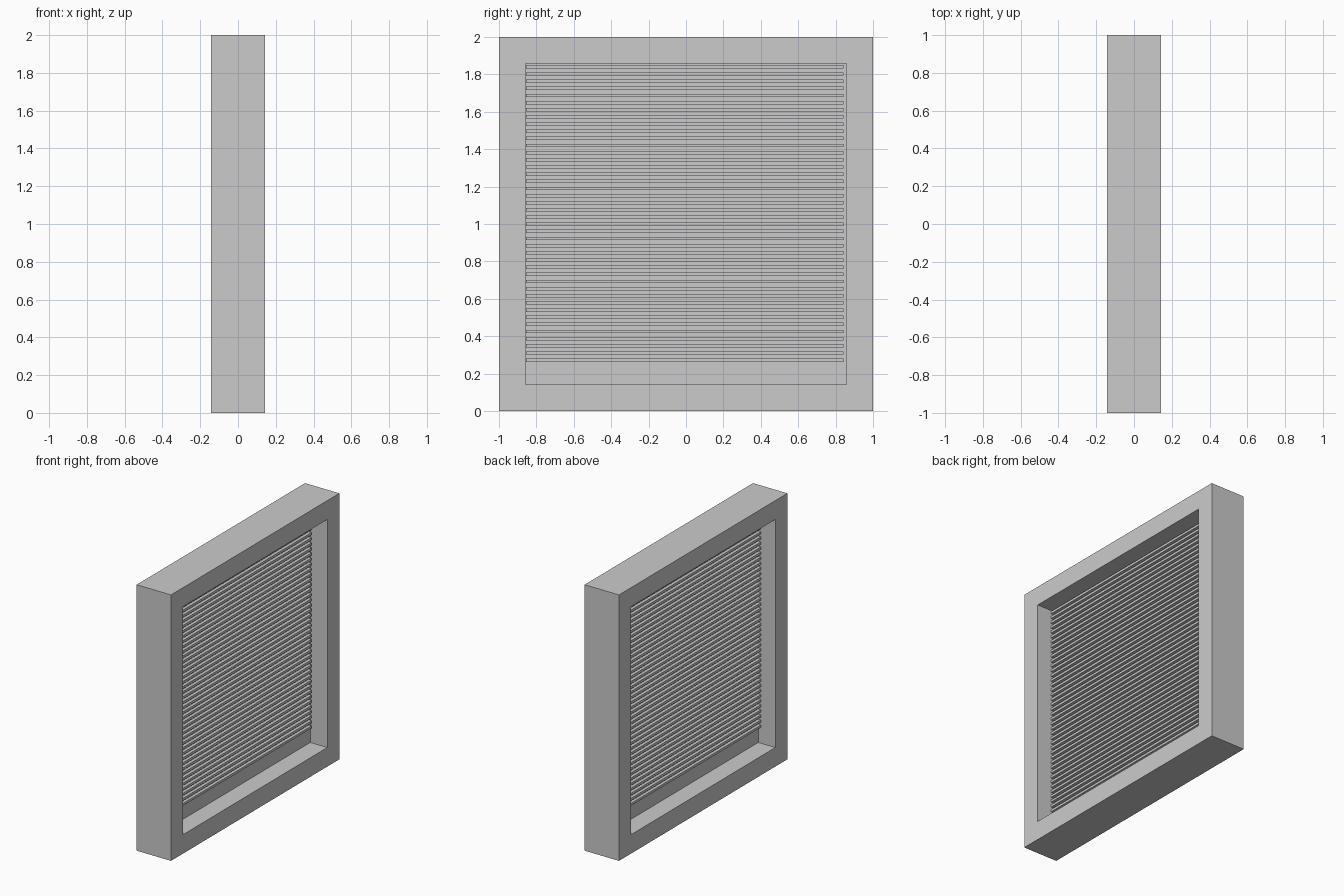
import bpy
import bmesh

if "Cube" in bpy.data.objects:
    bpy.data.objects.remove(bpy.data.objects["Cube"])

DEPTH = 0.143       # half thickness of the frame
OUTER = 1.0         # half size of the frame
INNER = 0.857       # half size of the opening
SLATS = 42
PITCH = 0.03825


def link_mesh(name, bm):
    bmesh.ops.recalc_face_normals(bm, faces=bm.faces)
    mesh = bpy.data.meshes.new(name)
    bm.to_mesh(mesh)
    bm.free()
    obj = bpy.data.objects.new(name, mesh)
    bpy.context.collection.objects.link(obj)
    return obj


def box(name, size, location):
    bm = bmesh.new()
    bmesh.ops.create_cube(bm, size=1)
    bmesh.ops.scale(bm, vec=size, verts=bm.verts)
    obj = link_mesh(name, bm)
    obj.location = location
    return obj


# Square frame: loops of corners bridged around the opening
bm = bmesh.new()
corners = [(-1, -1), (1, -1), (1, 1), (-1, 1)]
rings = [[bm.verts.new((x, r * y, 1 + r * z)) for y, z in corners]
         for x, r in ((DEPTH, OUTER), (DEPTH, INNER), (-DEPTH, INNER), (-DEPTH, OUTER))]
for i in range(4):
    a, b = rings[i], rings[(i + 1) % 4]
    for j in range(4):
        k = (j + 1) % 4
        bm.faces.new((a[j], a[k], b[k], b[j]))
link_mesh("window_frame", bm)

# Thin pane in the middle of the frame
box("window_pane", (0.002, 2 * INNER, 2 * INNER), (0, 0, 1))

# Blind slats, stacked upwards and passing through the pane
slat = box("blind_slats", (0.048, 1.697, 0.018), (0, -0.0075, 0.272))
array = slat.modifiers.new("stack", 'ARRAY')
array.count = SLATS
array.use_relative_offset = False
array.use_constant_offset = True
array.constant_offset_displace = (0, 0, PITCH)
